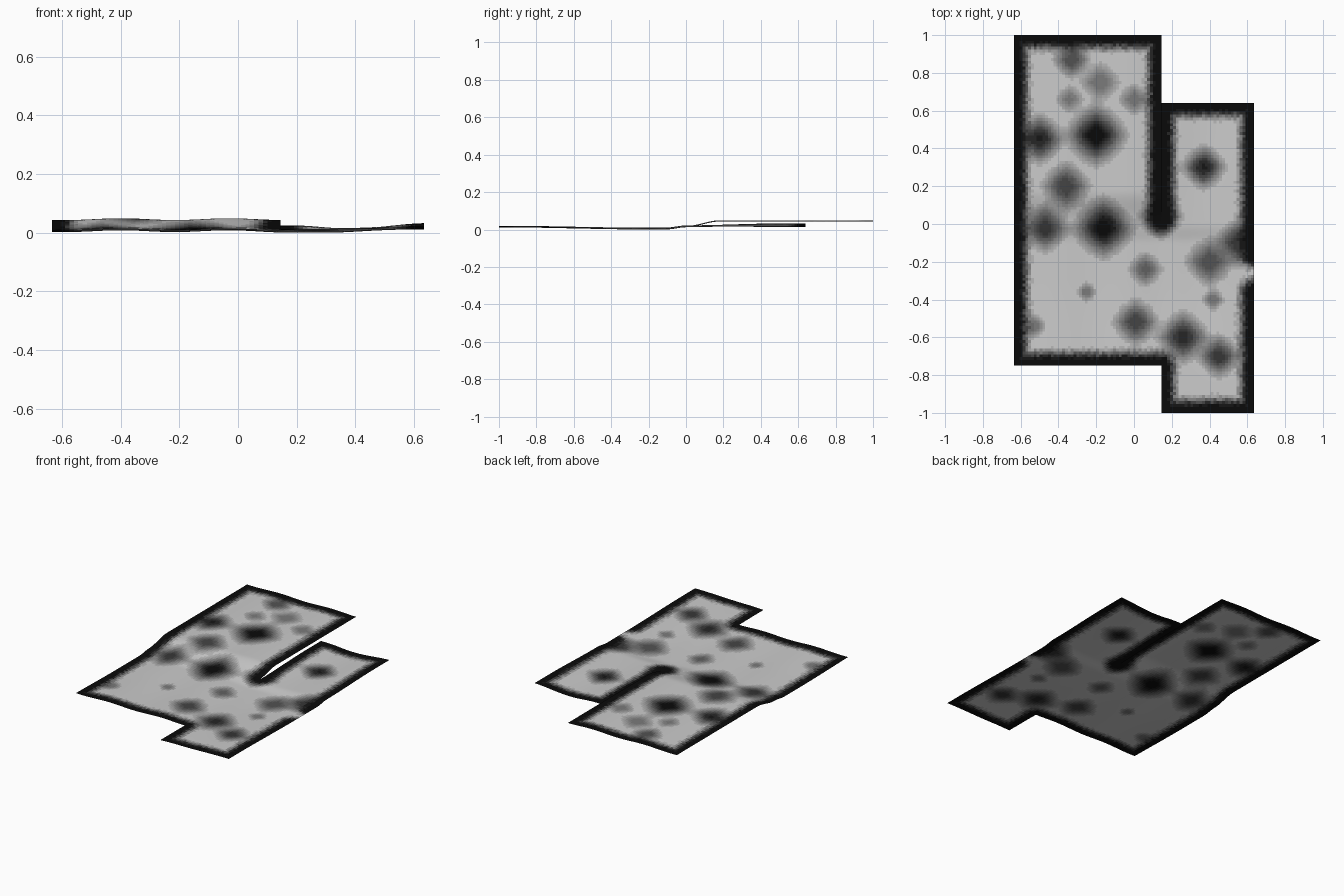
import bpy, bmesh, math, random
from mathutils import Vector

if "Cube" in bpy.data.objects:
    bpy.data.objects.remove(bpy.data.objects["Cube"])
random.seed(4)

# rim polylines (dark border), including the slit at x = 0.145
X0, XS, X1 = -0.635, 0.145, 0.635
RIMS = [
    [(X1, -0.16), (X1, 0.64), (XS, 0.64), (XS, 0.03), (XS, 1), (X0, 1), (X0, -0.75),
     (XS, -0.75), (XS, -1), (X1, -1), (X1, -0.36)],
]
# soft dark stains: x, y, radius, strength
STAINS = [
    (-.33, .87, .13, .7), (0, .66, .11, .5), (-.34, .66, .1, .45), (-.18, .75, .14, .5),
    (-.2, .47, .21, 1), (-.5, .45, .17, .9), (-.36, .2, .17, .75), (-.47, -.02, .17, .8),
    (-.16, -.02, .21, 1), (.06, -.24, .12, .6), (-.25, -.36, .07, .5), (.01, -.52, .16, .75),
    (-.53, -.54, .09, .5), (.26, -.6, .18, .85), (.45, -.7, .15, .8), (.37, .3, .15, .9),
    (.40, -.2, .17, .7), (.55, -.1, .16, .8), (.14, .04, .15, .9), (.42, -.4, .08, .5),
]


def ramp(a, b, v):
    t = min(1, max(0, (v - a) / (b - a)))
    return t * t * (3 - 2 * t)


def seg_dist(p, a, b):
    a, b = Vector(a), Vector(b)
    d = b - a
    t = max(0, min(1, (p - a).dot(d) / d.length_squared))
    return (p - a - d * t).length


def height(x, y, left):
    # gentle drape, with the left flap lifted higher than the right one
    z = 0.009 + 0.008 * ramp(-0.3, -0.9, y) + 0.003 * math.cos(17 * (x + 0.4)) * ramp(0.3, 0.1, x)
    z += 0.006 * ramp(0.3, 0.6, x) - 0.005 * math.exp(-((x - 0.3) / 0.15) ** 2 - ((y + 0.2) / 0.3) ** 2)
    z += 0.011 * ramp(-0.1, 0.0, y)
    z += (0.03 if left else 0.004 + 0.007 * math.cos(12 * (x - XS))) * ramp(0, 0.18 if left else 0.5, y)
    return z


def shade(x, y):
    p = Vector((x, y))
    d = min(seg_dist(p, a, b) for r in RIMS for a, b in zip(r, r[1:]))
    v = ramp(0.03, 0.11, d + random.uniform(-.008, .008))
    for sx, sy, r, s in STAINS:
        dx, dy = abs(x - sx), abs(y - sy)
        q = (0.6 * math.hypot(dx, dy) + 0.4 * (dx + dy)) / r
        v *= 1 - s * ramp(1.05, 0.1, q)
    return v


# grey levels from black rim to pale centre
LEVELS = 16
mesh = bpy.data.meshes.new("ground_sheet")
for i in range(LEVELS):
    m = bpy.data.materials.new(f"grey_{i}")
    g = 0.003 + 0.6 * (i / (LEVELS - 1)) ** 1.8
    m.diffuse_color = (g, g, g, 1)
    m.use_nodes = True
    m.node_tree.nodes["Principled BSDF"].inputs["Base Color"].default_value = m.diffuse_color
    mesh.materials.append(m)

bm = bmesh.new()
verts = {}


def vert(x, y, left):
    # flaps share vertices only below the slit
    key = (round(x, 4), round(y, 4), left if (y > 0.001 and abs(x - XS) < 1e-4) else None)
    if key not in verts:
        verts[key] = bm.verts.new((x, y, height(x, y, left)))
    return verts[key]


def panel(xa, xb, nx, ya, yb, ny, left):
    xs = [xa + (xb - xa) * i / nx for i in range(nx + 1)]
    ys = [ya + (yb - ya) * j / ny for j in range(ny + 1)]
    for i in range(nx):
        for j in range(ny):
            a, b, c, d = xs[i], xs[i + 1], ys[j], ys[j + 1]
            f = bm.faces.new([vert(a, c, left), vert(b, c, left), vert(b, d, left), vert(a, d, left)])
            f.smooth = True
            f.material_index = round(shade((a + b) / 2, (c + d) / 2) * (LEVELS - 1))


# left and right panels, split at y = 0 so the rows line up
panel(X0, XS, 52, -0.75, 0, 50, True)
panel(X0, XS, 52, 0, 1.0, 66, True)
panel(XS, X1, 32, -1.0, -0.75, 16, False)
panel(XS, X1, 32, -0.75, 0, 50, False)
panel(XS, X1, 32, 0, 0.64, 42, False)

# stand on z = 0
low = min(v.co.z for v in bm.verts)
for v in bm.verts:
    v.co.z -= low
bm.to_mesh(mesh)
bm.free()
bpy.context.collection.objects.link(bpy.data.objects.new("ground_sheet", mesh))
